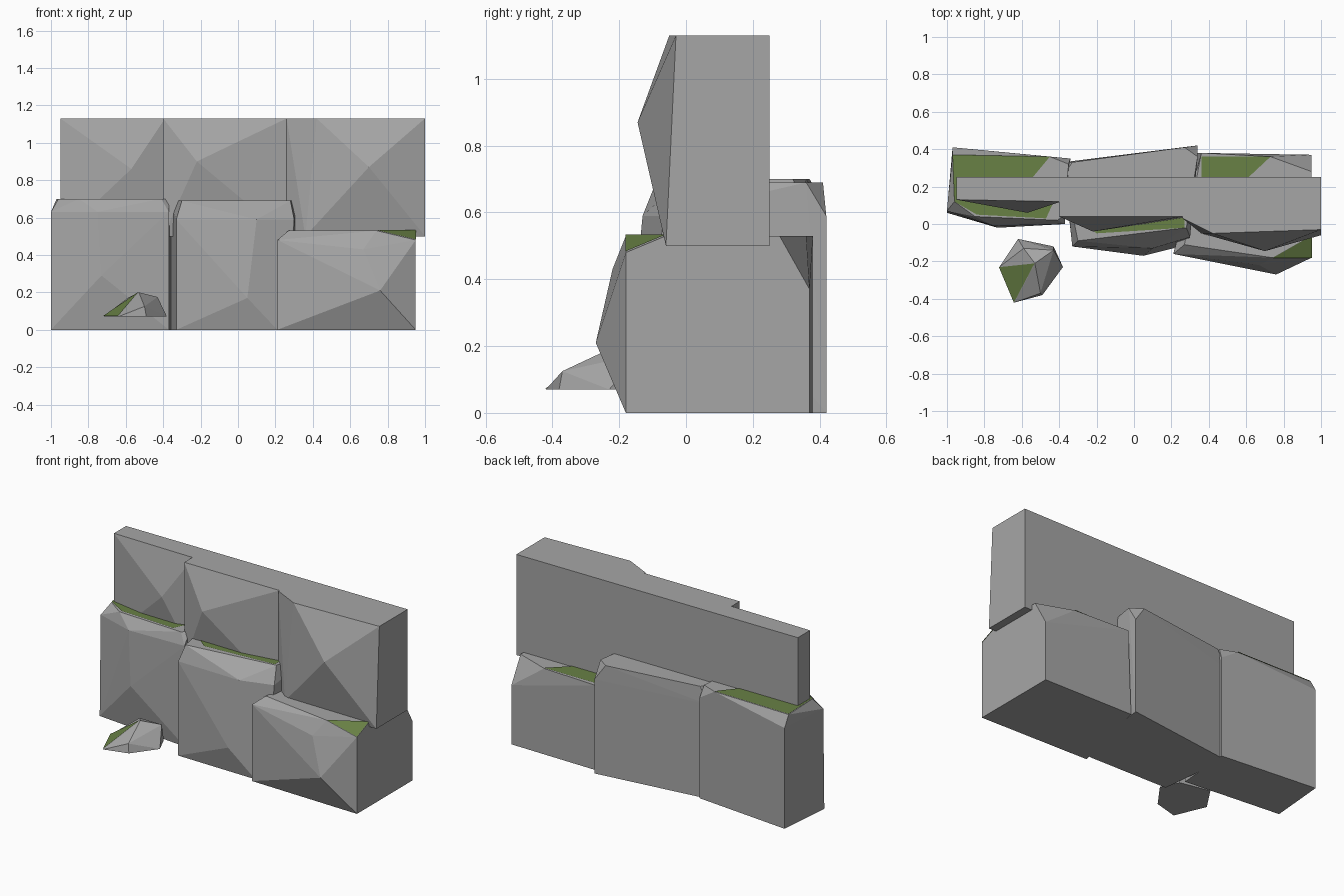
import bpy
import bmesh
from mathutils import Vector

default_cube = bpy.data.objects.get("Cube")
if default_cube:
    bpy.data.objects.remove(default_cube, do_unlink=True)


def flat_material(name, colour):
    material = bpy.data.materials.new(name)
    material.use_nodes = True
    material.diffuse_color = (*colour, 1)
    shader = next(node for node in material.node_tree.nodes if node.type == "BSDF_PRINCIPLED")
    shader.inputs["Base Color"].default_value = (*colour, 1)
    shader.inputs["Roughness"].default_value = 0.9
    return material


STONE = flat_material("stone grey", (0.38, 0.38, 0.38))
MOSS = flat_material("moss green", (0.14, 0.22, 0.06))


def finish_object(name, mesh_builder, material):
    mesh = bpy.data.meshes.new(name)
    mesh_builder.to_mesh(mesh)
    mesh_builder.free()
    mesh.materials.append(material)
    part = bpy.data.objects.new(name, mesh)
    bpy.context.collection.objects.link(part)
    return part


def hewn_stone(name, points):
    """Faceted stone: the convex hull of its chiselled corners."""
    builder = bmesh.new()
    for point in points:
        builder.verts.new(point)
    hull = bmesh.ops.convex_hull(builder, input=builder.verts)
    unused = [item for item in hull["geom_interior"] if isinstance(item, bmesh.types.BMVert)]
    bmesh.ops.delete(builder, geom=unused, context="VERTS")
    bmesh.ops.dissolve_limit(builder, angle_limit=0.01, verts=builder.verts, edges=builder.edges)
    bmesh.ops.recalc_face_normals(builder, faces=builder.faces)
    return finish_object(name, builder, STONE)


def column(corners, height):
    """Lift plan corners to one height."""
    return [(x, y, height) for x, y in corners]


def moss_patch(name, corners):
    """Thin moss plate laid just above a stone facet."""
    builder = bmesh.new()
    face = builder.faces.new([builder.verts.new(corner) for corner in corners])
    face.normal_update()
    if face.normal.z < 0:
        face.normal_flip()
    lift = Vector(face.normal) * 0.004
    bmesh.ops.translate(builder, verts=builder.verts, vec=lift)
    return finish_object(name, builder, MOSS)


# Lower course: blocks with a plan at the ground, a chipped top and a bulging front
lower_right_plan = [(-1, 0.06), (-0.37, 0), (-0.34, 0.35), (-0.97, 0.41)]
lower_right_top = [(-0.96, 0.12), (-0.85, 0.04), (-0.41, 0.02), (-0.37, 0.05),
                   (-0.35, 0.32), (-0.45, 0.36), (-0.97, 0.37)]
hewn_stone(
    "lower_right_block",
    column(lower_right_plan, 0)
    + column([(-1, 0.07), (-0.37, 0), (-0.34, 0.35), (-0.97, 0.41)], 0.63)
    + column(lower_right_top, 0.7)
    + [(-0.73, -0.02, 0.29), (-0.75, -0.01, 0.63)],
)

lower_middle_plan = [(-0.33, -0.12), (0.21, -0.13), (0.27, -0.1), (0.34, 0.42), (-0.38, 0.33)]
lower_middle_top = [(-0.3, -0.09), (-0.2, -0.07), (0.28, -0.02),
                    (0.34, 0.36), (0.27, 0.41), (-0.33, 0.33), (-0.37, 0.27)]
hewn_stone(
    "lower_middle_block",
    column(lower_middle_plan, 0)
    + column([(-0.33, -0.12), (0.1, -0.13), (0.3, -0.07), (-0.38, 0.33), (0.34, 0.42)], 0.59)
    + column(lower_middle_top, 0.69)
    + [(0.05, -0.17, 0.17)],
)

lower_left_plan = [(0.21, -0.16), (0.95, -0.18), (0.95, 0.37), (0.34, 0.38)]
hewn_stone(
    "lower_left_block",
    column(lower_left_plan, 0)
    + column([(0.27, -0.11), (0.33, -0.12), (0.74, -0.18), (0.95, -0.06),
              (0.95, 0.28), (0.73, 0.36), (0.36, 0.38)], 0.53)
    + [(0.21, -0.16, 0.48), (0.95, -0.18, 0.48), (0.95, 0.37, 0.37),
       (0.76, -0.27, 0.21), (0.67, -0.22, 0.43)],
)

# Upper course: slabs sharing one flat back, underside and top
BACK, UNDERSIDE, TOP = 0.25, 0.5, 1.13


def upper_slab(name, left, right, top_edge, base_edge, bulges):
    back_edge = [(left, BACK), (right, BACK)]
    points = column(back_edge + base_edge, UNDERSIDE) + column(back_edge + top_edge, TOP)
    return hewn_stone(name, points + bulges)


upper_slab("upper_right_slab", -0.95, -0.39,
           [(-0.95, 0.13), (-0.39, 0.12)], [(-0.95, 0.13), (-0.39, 0.12)],
           [(-0.57, 0.06, 0.86)])
upper_slab("upper_middle_slab", -0.4, 0.26,
           [(-0.4, 0.04), (0.26, 0.04)], [(-0.4, 0.04), (0.26, 0.03)],
           [(-0.22, -0.04, 0.9)])
upper_slab("upper_left_slab", 0.26, 1,
           [(0.26, 0.03), (0.42, -0.05), (1, -0.03)],
           [(0.26, 0.03), (0.36, -0.05), (1, -0.06)],
           [(0.7, -0.145, 0.87)])

# Loose stone in front of the wall
rock_left, rock_front, rock_crown = (-0.72, -0.23, 0.07), (-0.64, -0.42, 0.07), (-0.53, -0.21, 0.2)
hewn_stone(
    "loose_rock",
    [rock_left, rock_front, rock_crown]
    + column([(-0.49, -0.38), (-0.38, -0.23), (-0.43, -0.12), (-0.62, -0.08)], 0.07)
    + [(-0.5, -0.37, 0.125), (-0.43, -0.14, 0.175), (-0.59, -0.13, 0.17)],
)

# Moss on the ledges and the loose stone
moss_patch("moss_right_ledge", column(
    [(-0.97, 0.37), (-0.45, 0.36), (-0.55, 0.24), (-0.42, 0.14),
     (-0.47, 0.03), (-0.84, 0.05), (-0.96, 0.12)], 0.7))
moss_patch("moss_middle_ledge", column(
    [(-0.3, 0.03), (-0.2, -0.05), (0.27, -0.02), (0.27, 0.06), (-0.3, 0.06)], 0.69))
moss_patch("moss_left_rear_ledge", column(
    [(0.36, 0.36), (0.36, 0.22), (0.58, 0.22), (0.73, 0.36)], 0.53))
moss_patch("moss_left_corner", [(0.74, -0.18, 0.53), (0.95, -0.18, 0.48), (0.95, -0.06, 0.53)])
moss_patch("moss_rock_side", [rock_left, rock_front, rock_crown])
